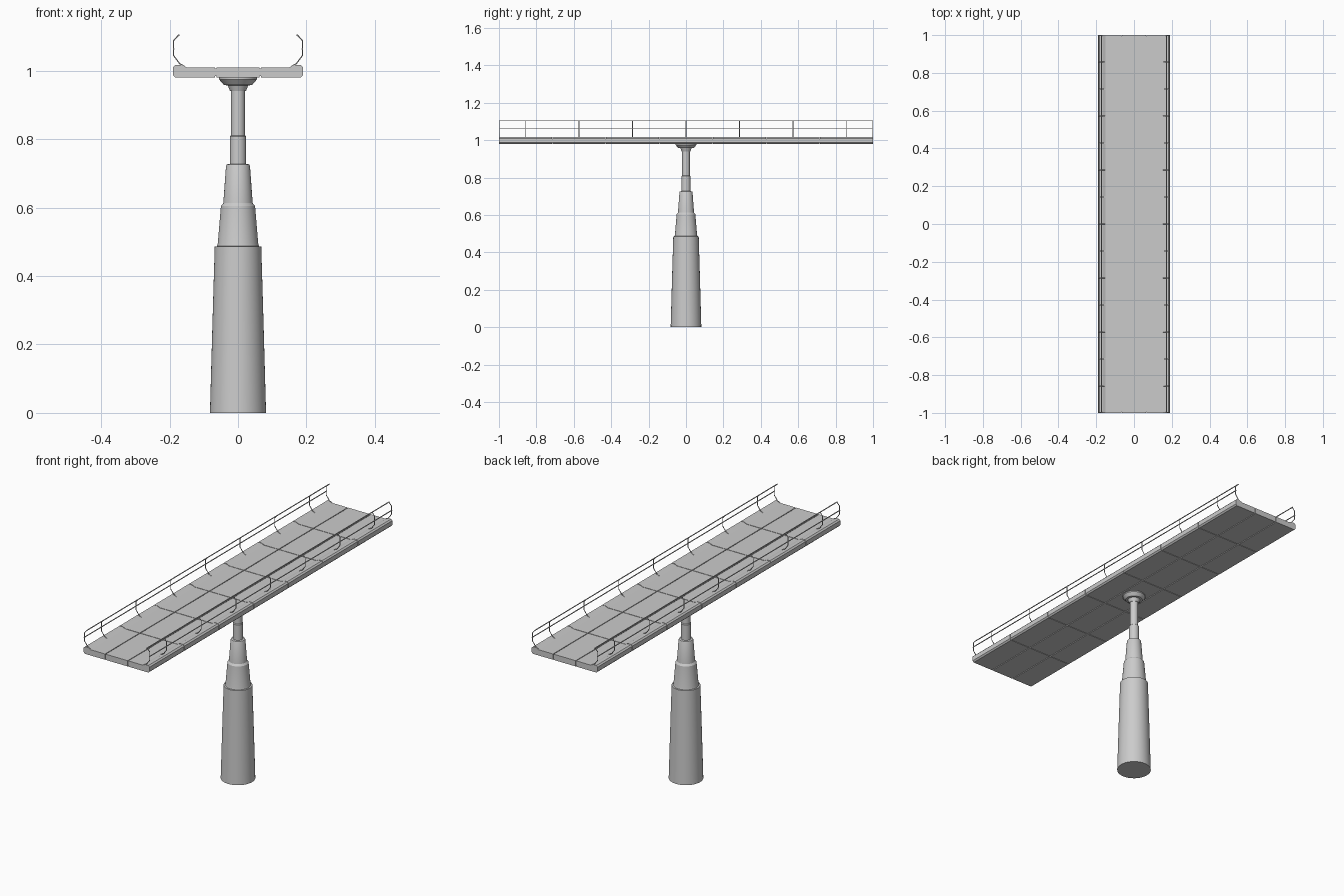
import bpy, bmesh, math

if "Cube" in bpy.data.objects:
    bpy.data.objects.remove(bpy.data.objects["Cube"])

def new_object(name, bm):
    bmesh.ops.recalc_face_normals(bm, faces=bm.faces[:])
    mesh = bpy.data.meshes.new(name)
    bm.to_mesh(mesh)
    bm.free()
    ob = bpy.data.objects.new(name, mesh)
    bpy.context.collection.objects.link(ob)
    return ob

def prism(bm, profile, y0, y1):
    """Extrude a closed x/z profile along y."""
    a = [bm.verts.new((x, y0, z)) for x, z in profile]
    b = [bm.verts.new((x, y1, z)) for x, z in profile]
    n = len(profile)
    bm.faces.new(a)
    bm.faces.new(b[::-1])
    for i in range(n):
        j = (i + 1) % n
        bm.faces.new((a[i], b[i], b[j], a[j]))

def lathe(name, profile, sides=48):
    bm = bmesh.new()
    rings = []
    for r, z in profile:
        rings.append([bm.verts.new((r * math.cos(2 * math.pi * k / sides),
                                    r * math.sin(2 * math.pi * k / sides), z))
                      for k in range(sides)])
    for lo, hi in zip(rings, rings[1:]):
        for k in range(sides):
            m = (k + 1) % sides
            bm.faces.new((lo[k], lo[m], hi[m], hi[k]))
    bm.faces.new(rings[0][::-1])
    bm.faces.new(rings[-1])
    ob = new_object(name, bm)
    bpy.ops.object.select_all(action='DESELECT')
    bpy.context.view_layer.objects.active = ob
    ob.select_set(True)
    bpy.ops.object.shade_smooth_by_angle(angle=math.radians(25))
    return ob

def tubes(name, paths, radius):
    cu = bpy.data.curves.new(name, 'CURVE')
    cu.dimensions = '3D'
    cu.bevel_depth = radius
    cu.bevel_resolution = 1
    cu.use_fill_caps = True
    for pts in paths:
        s = cu.splines.new('POLY')
        s.points.add(len(pts) - 1)
        for p, co in zip(s.points, pts):
            p.co = (*co, 1)
    ob = bpy.data.objects.new(name, cu)
    bpy.context.collection.objects.link(ob)
    return ob

# Stepped, tapering pillar
lathe("pillar", [(0.082, 0), (0.075, 0.25), (0.068, 0.486), (0.061, 0.487), (0.059, 0.496),
                 (0.050, 0.604), (0.043, 0.613), (0.035, 0.722), (0.033, 0.726),
                 (0.024, 0.728), (0.024, 0.808), (0.0205, 0.811), (0.0205, 0.945)])

# Flared collar under the deck
lathe("collar", [(0.023, 0.940), (0.030, 0.957), (0.041, 0.958),
                 (0.055, 0.974), (0.055, 0.982)])

# Deck panels: 7 bays of a centre slab and two kerbed side slabs, with open seams
bays = 7
step = 2 / bays
gap = 0.003
centre = [(-0.0635, 0.98), (0.0635, 0.98), (0.0635, 1.01), (-0.0635, 1.01)]
side = [(0.0675, 0.98), (0.183, 0.98), (0.19, 0.987), (0.19, 1.010), (0.183, 1.017),
        (0.166, 1.017), (0.150, 1.01), (0.0675, 1.01)]
mirrored = [(-x, z) for x, z in side]
for name, profile in (("deck_centre_panels", centre), ("deck_right_panels", side),
                      ("deck_left_panels", mirrored)):
    bm = bmesh.new()
    for i in range(bays):
        y0 = -1 + i * step + (gap / 2 if i else 0)
        y1 = -1 + (i + 1) * step - (gap / 2 if i < bays - 1 else 0)
        prism(bm, profile, y0, y1)
    new_object(name, bm)

# Core that shows as the bottom of the seams
bm = bmesh.new()
prism(bm, [(-0.186, 0.984), (0.186, 0.984), (0.186, 1.006), (-0.186, 1.006)], -0.996, 0.996)
new_object("deck_core", bm)

# Railings: bent posts with a top and a middle rail on each side
end = 0.996
post_profile = [(0.155, 1.012), (0.170, 1.020), (0.188, 1.044), (0.188, 1.088), (0.173, 1.105)]
post_ys = [-end] + [i * step for i in range(-3, 4)] + [end]
for label, s in (("right", 1), ("left", -1)):
    tubes(label + "_rail_posts",
          [[(s * x, y, z) for x, z in post_profile] for y in post_ys], 0.002)
    tubes(label + "_rails",
          [[(s * x, -1, z), (s * x, 1, z)] for x, z in ((0.173, 1.104), (0.188, 1.064))], 0.0025)
